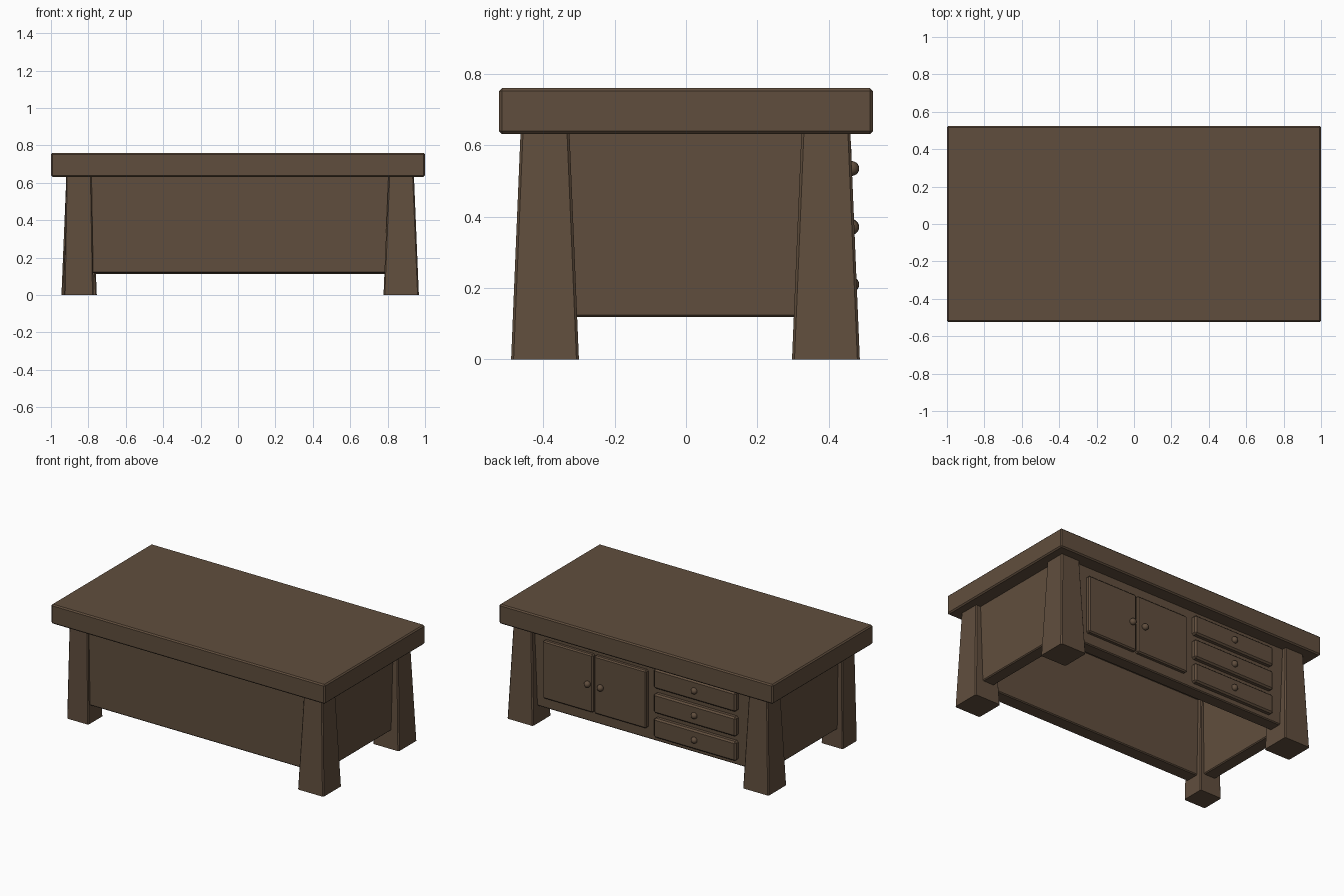
import bpy, bmesh

if "Cube" in bpy.data.objects:
    bpy.data.objects.remove(bpy.data.objects["Cube"])

wood = bpy.data.materials.new("dark_brown_wood")
wood.diffuse_color = (0.118, 0.076, 0.047, 1)
wood.use_nodes = True
wood.node_tree.nodes["Principled BSDF"].inputs["Base Color"].default_value = wood.diffuse_color


def finish(name, bm, edges=()):
    bm_edges, width = edges if edges else ([], 0)
    if bm_edges:
        bmesh.ops.bevel(bm, geom=bm_edges, offset=width, segments=1,
                        affect='EDGES', profile=0.5)
    bmesh.ops.recalc_face_normals(bm, faces=bm.faces[:])
    me = bpy.data.meshes.new(name)
    bm.to_mesh(me)
    bm.free()
    me.materials.append(wood)
    ob = bpy.data.objects.new(name, me)
    bpy.context.collection.objects.link(ob)
    return ob


def box(name, x0, x1, y0, y1, z0, z1, bevel=0.006, taper=1.0):
    """Box between limits; taper scales the top and keeps the ends sharp."""
    bm = bmesh.new()
    bmesh.ops.create_cube(bm, size=1)
    for v in bm.verts:
        k = taper if v.co.z > 0 else 1.0
        v.co = ((x0 + x1) / 2 + v.co.x * (x1 - x0) * k,
                (y0 + y1) / 2 + v.co.y * (y1 - y0) * k,
                z0 if v.co.z < 0 else z1)
    edges = [e for e in bm.edges
             if taper == 1 or abs(e.verts[0].co.z - e.verts[1].co.z) > 0.1]
    return finish(name, bm, (edges, bevel))


def knob(name, x, z):
    bm = bmesh.new()
    bmesh.ops.create_uvsphere(bm, u_segments=16, v_segments=10, radius=0.021)
    for v in bm.verts:
        v.co.x += x
        v.co.y += 0.464
        v.co.z += z
    ob = finish(name, bm)
    for p in ob.data.polygons:
        p.use_smooth = True


# Thick table top
box("table_top", -1, 1, -0.524, 0.524, 0.632, 0.76, 0.008)

# Tapered legs (the front left one is slimmer)
box("front_left_leg", -0.93, -0.772, -0.46, -0.308, 0, 0.64, 0.006, 0.86)
box("front_right_leg", 0.778, 0.967, -0.49, -0.30, 0, 0.64, 0.007, 0.72)
box("back_left_leg", -0.944, -0.755, 0.297, 0.487, 0, 0.64, 0.007, 0.72)
box("back_right_leg", 0.778, 0.967, 0.297, 0.487, 0, 0.64, 0.007, 0.72)

# Thick panels between the legs, open underneath
box("front_panel", -0.85, 0.87, -0.438, -0.345, 0.118, 0.64)
box("back_panel", -0.85, 0.87, 0.345, 0.432, 0.112, 0.64)
box("left_panel", -0.888, -0.80, -0.40, 0.40, 0.119, 0.64)
box("right_panel", 0.82, 0.907, -0.40, 0.40, 0.119, 0.64)

# Pair of cupboard doors on the back
box("door_a", 0.363, 0.728, 0.40, 0.457, 0.185, 0.567, 0.008)
box("door_b", -0.027, 0.353, 0.40, 0.457, 0.185, 0.567, 0.008)
knob("door_knob_a", 0.397, 0.37)
knob("door_knob_b", 0.302, 0.37)

# Stack of three drawers
for i, z in enumerate((0.535, 0.372, 0.21)):
    box(f"drawer_{i + 1}", -0.685, -0.085, 0.40, 0.463, z - 0.064, z + 0.064, 0.01)
    knob(f"drawer_knob_{i + 1}", -0.385, z)
